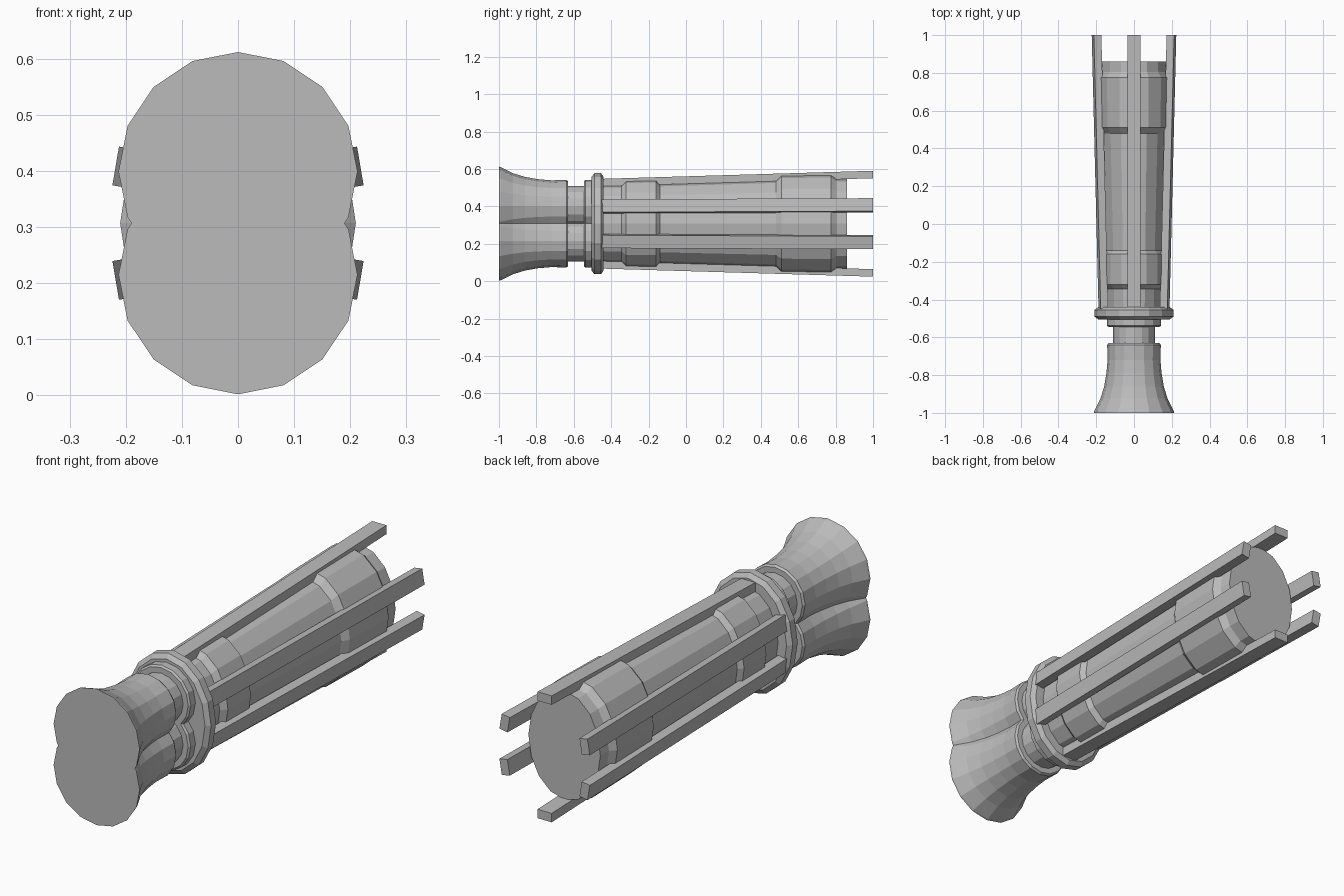
import bpy, bmesh
from math import sin, cos, pi
from mathutils import Vector

MID = 0.307      # height of the long axis
LOBE = 0.092     # offset of each nozzle lobe from the axis
SIDES = 16

cube = bpy.data.objects.get("Cube")
if cube:
    bpy.data.objects.remove(cube, do_unlink=True)

metal = bpy.data.materials.new("grey metal")
metal.use_nodes = True
GREY = (0.5, 0.5, 0.5, 1)
metal.diffuse_color = GREY
metal.node_tree.nodes["Principled BSDF"].inputs["Base Color"].default_value = GREY


def finish(bm, name):
    bmesh.ops.recalc_face_normals(bm, faces=bm.faces)
    mesh = bpy.data.meshes.new(name)
    bm.to_mesh(mesh)
    bm.free()
    mesh.materials.append(metal)
    obj = bpy.data.objects.new(name, mesh)
    obj.location.z = MID
    bpy.context.collection.objects.link(obj)
    return obj


def loft(rings, lift=0.0):
    """Join elliptical rings (y, half width, half height) along y, with caps."""
    bm = bmesh.new()
    loops = []
    for y, hx, hz in rings:
        angles = [2 * pi * i / SIDES for i in range(SIDES)]
        loops.append([bm.verts.new((hx * cos(a), y, lift + hz * sin(a))) for a in angles])
    for a, b in zip(loops, loops[1:]):
        for i in range(SIDES):
            j = (i + 1) % SIDES
            bm.faces.new((a[i], a[j], b[j], b[i]))
    bm.faces.new(loops[0])
    bm.faces.new(loops[-1])
    return bm


def twin_lobe(name, profile):
    """Round lobe cut on the axis and mirrored to a figure-eight section."""
    bm = loft([(y, r, r) for y, r in profile], LOBE)
    bmesh.ops.bisect_plane(bm, geom=bm.verts[:] + bm.edges[:] + bm.faces[:],
                           plane_co=(0, 0, 0), plane_no=(0, 0, 1), clear_inner=True)
    obj = finish(bm, name)
    mirror = obj.modifiers.new("mirror", "MIRROR")
    mirror.use_axis = (False, False, True)


# Flared nozzle, neck and stepped ring
twin_lobe("nozzle", [(-1, 0.213), (-0.992, 0.211), (-0.925, 0.178), (-0.86, 0.158),
                     (-0.79, 0.146), (-0.72, 0.14), (-0.64, 0.142), (-0.63, 0.135)])
twin_lobe("neck", [(-0.63, 0.11), (-0.54, 0.11)])
twin_lobe("step_ring", [(-0.545, 0.135), (-0.538, 0.143), (-0.5, 0.143)])

# Chamfered flange
finish(loft([(-0.505, 0.19, 0.25), (-0.49, 0.21, 0.27),
             (-0.455, 0.21, 0.27), (-0.44, 0.19, 0.25)]), "flange")

# Tapered body with two raised collars
finish(loft([(-0.44, 0.148, 0.208), (-0.345, 0.151, 0.211), (-0.32, 0.174, 0.236),
             (-0.16, 0.176, 0.238), (-0.14, 0.156, 0.216), (0.48, 0.176, 0.236),
             (0.51, 0.197, 0.264), (0.775, 0.203, 0.268), (0.805, 0.182, 0.246),
             (0.86, 0.178, 0.244)]), "body")


def rail(name, start, end, normal, width=0.07, thick=0.04):
    """Square bar whose outer face centre runs from start to end."""
    n = Vector(normal).normalized()
    side = Vector((n.z, 0, -n.x)) * width / 2
    bm = bmesh.new()
    ends = []
    for p in (Vector(start), Vector(end)):
        q = p - n * thick
        ends.append([bm.verts.new(c) for c in (p - side, p + side, q + side, q - side)])
    a, b = ends
    bm.faces.new(a)
    bm.faces.new(b)
    for i in range(4):
        j = (i + 1) % 4
        bm.faces.new((a[i], a[j], b[j], b[i]))
    finish(bm, name)


# Six rails spreading slightly towards the back
for s, level in ((1, "upper"), (-1, "lower")):
    rail(f"{level}_center_rail", (0, -0.45, s * 0.24), (0, 1, s * 0.283), (0, 0, s))
    for d, hand in ((1, "left"), (-1, "right")):
        rail(f"{level}_{hand}_rail", (d * 0.182, -0.45, s * 0.096),
             (d * 0.218, 1, s * 0.102), (d, 0, s * 0.17))
